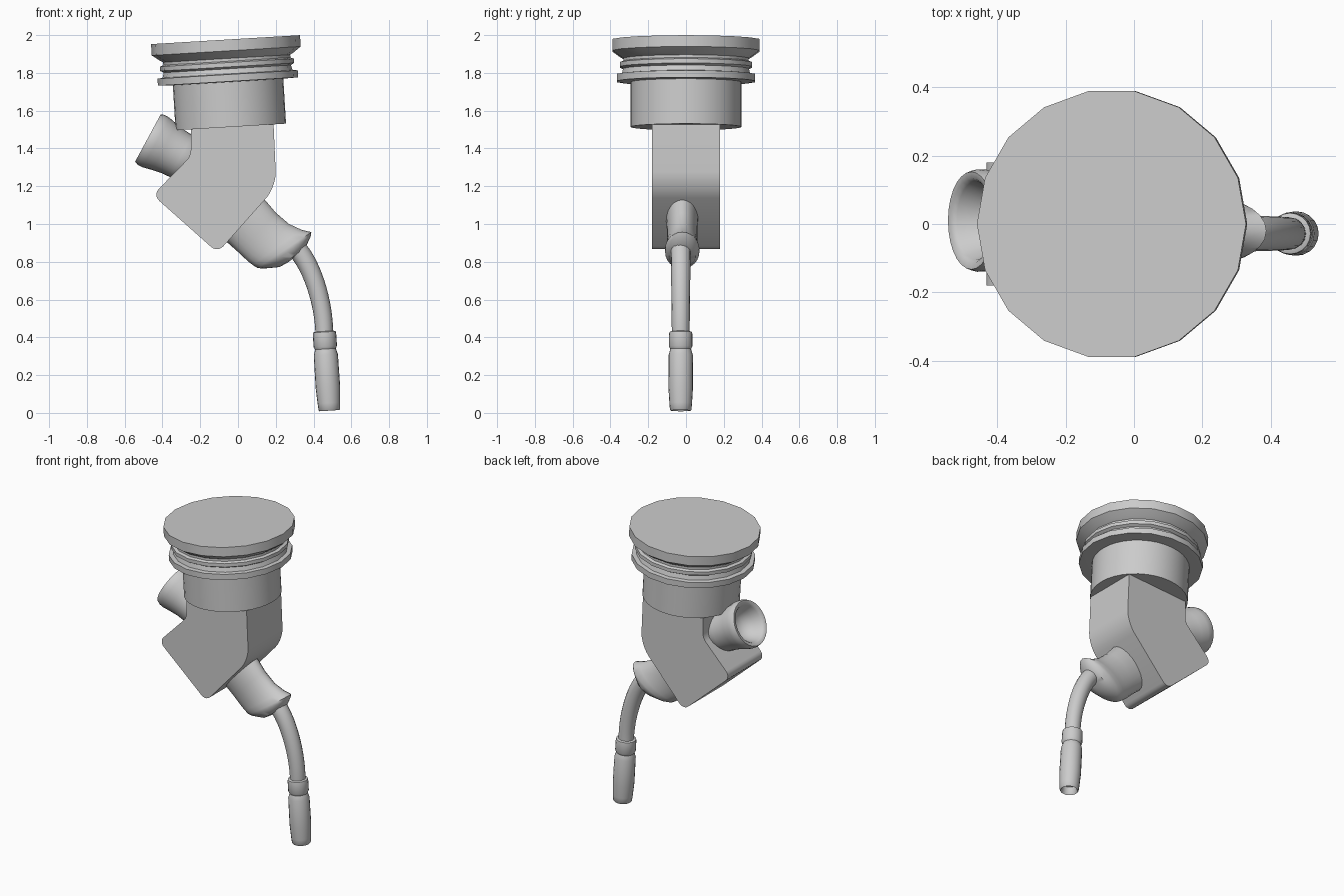
import bpy, bmesh, math
from mathutils import Vector
from mathutils.geometry import interpolate_bezier

if "Cube" in bpy.data.objects:
    bpy.data.objects.remove(bpy.data.objects["Cube"])


def finish(name, bm, angle=32):
    bmesh.ops.remove_doubles(bm, verts=bm.verts, dist=1e-5)
    bmesh.ops.recalc_face_normals(bm, faces=bm.faces)
    mesh = bpy.data.meshes.new(name)
    bm.to_mesh(mesh)
    bm.free()
    obj = bpy.data.objects.new(name, mesh)
    bpy.context.collection.objects.link(obj)
    bpy.ops.object.select_all(action='DESELECT')
    obj.select_set(True)
    bpy.context.view_layer.objects.active = obj
    bpy.ops.object.shade_smooth_by_angle(angle=math.radians(angle))
    return obj


def loft(name, sections, n, angle=32):
    """Skin elliptical sections given as (centre, half axis u, half axis v)."""
    bm = bmesh.new()
    rings = []
    for c, u, v in sections:
        rings.append([bm.verts.new(c + u * math.cos(2 * math.pi * i / n)
                                   + v * math.sin(2 * math.pi * i / n)) for i in range(n)])
    for a, b in zip(rings, rings[1:]):
        for i in range(n):
            j = (i + 1) % n
            bm.faces.new((a[i], a[j], b[j], b[i]))
    return finish(name, bm, angle)


Y = Vector((0, 1, 0))


def lathe(name, profile, origin, axis, n, angle=32):
    """Spin (radius, distance along axis) about an axis lying in the xz plane."""
    o, ax = Vector(origin), Vector(axis).normalized()
    u = Y.cross(ax)
    return loft(name, [(o + ax * h, u * r, Y * r) for r, h in profile], n, angle)


# Tilted 18-sided cap with grooves and flange
top, down = (-0.066, 0, 1.976), (0.06, 0, -0.998)
lathe("cap", [(0, 0), (.395, 0), (.395, .06), (.357, .088), (.337, .1), (.337, .115),
              (.355, .122), (.355, .145), (.337, .155), (.345, .182), (.372, .185),
              (.372, .222), (.29, .225), (0, .225)], top, down, 18)

# Round neck below the cap
lathe("neck", [(0, .2), (.293, .2), (.293, .463), (0, .463)], top, down, 36)

# Angular body: extruded outline with individually rounded corners
outline = [(-.25, 1.58), (-.25, 1.36), (-.451, 1.153), (-.108, .848), (.203, 1.197), (.186, 1.58)]
rounding = [0, .03, .045, .045, .08, 0]
bm = bmesh.new()
front = [bm.verts.new((x, -.18, z)) for x, z in outline]
back = [bm.verts.new((x, .18, z)) for x, z in outline]
bm.faces.new(front)
bm.faces.new(back[::-1])
for i in range(6):
    j = (i + 1) % 6
    bm.faces.new((front[i], back[i], back[j], front[j]))
corners = [bm.edges.get((f, b)) for f, b in zip(front, back)]
for edge, r in zip(corners, rounding):
    if r:
        bmesh.ops.bevel(bm, geom=[edge], offset=r, segments=5, profile=.5, affect='EDGES')
finish("body", bm)

# Hollow cup on the upper left face
lathe("cup", [(0, .12), (.06, .105), (.095, .065), (.115, .015), (.125, .002), (.143, 0), (.15, .02),
              (.149, .05), (.138, .1), (.129, .15), (.126, .2), (.12, .25), (.09, .3), (0, .3)],
      (-.477, .01, 1.455), (.88, 0, -.476), 28, 50)

# Flattened flared horn on the lower right face: upper point, lower point, half depth
horn = [((.08, 1.14), (-.13, .95), 0), ((.10, 1.16), (-.14, .93), .085),
        ((.145, 1.125), (-.065, .91), .085), ((.20, 1.06), (.008, .845), .08),
        ((.27, 1.0), (.05, .805), .08), ((.335, .97), (.078, .783), .086),
        ((.388, .957), (.103, .767), .092), ((.385, .935), (.135, .764), .09),
        ((.36, .88), (.22, .772), .07), ((.33, .85), (.27, .80), .03), ((.3, .825), (.3, .825), 0)]
sections = []
for (ax, az), (bx, bz), d in horn:
    a, b = Vector((ax, -.02, az)), Vector((bx, -.02, bz))
    sections.append(((a + b) / 2, (a - b) / 2, Y * d))
loft("horn", sections, 24, 50)

# Bent tube
path = interpolate_bezier(Vector((.31, -.028, .87)), Vector((.40, -.028, .77)),
                          Vector((.455, -.028, .57)), Vector((.457, -.028, .42)), 16)
sections = []
for i, p in enumerate(path):
    t = (path[min(i + 1, 15)] - path[max(i - 1, 0)]).normalized()
    r = .053 - .006 * i / 15
    sections.append((p, Y.cross(t) * r, Y * r))
loft("tube", sections, 16)

# Collar and hollow-ended handle
lathe("handle", [(0, 0), (.05, 0), (.06, .004), (.062, .02), (.062, .08), (.055, .094),
                 (.058, .105), (.064, .125), (.065, .3), (.06, .38), (.057, .415), (.052, .421),
                 (.045, .412), (.042, .37), (0, .36)],
      (.457, -.028, .432), (.027, 0, -.421), 20, 40)
